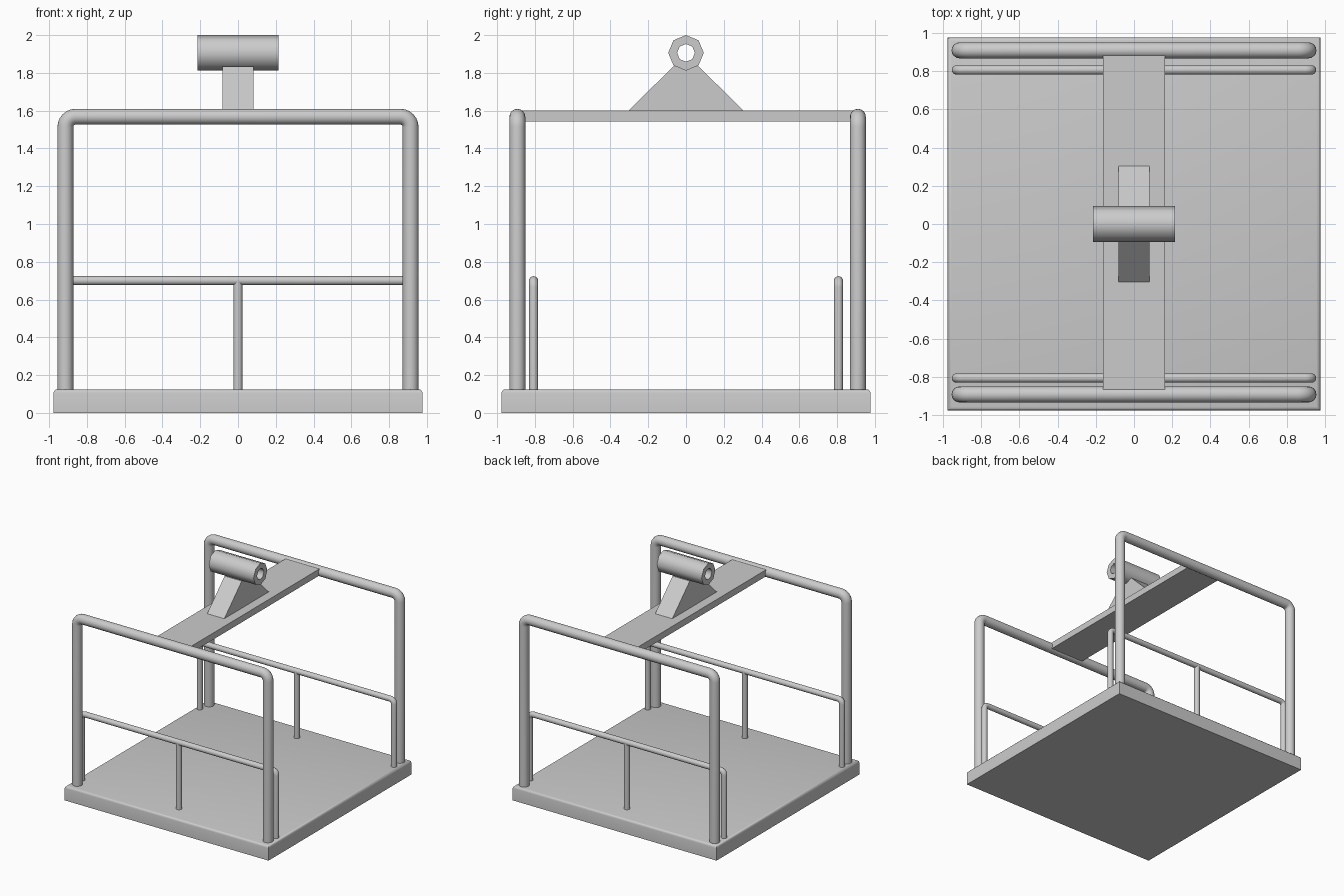
import bpy, bmesh
from math import sin, cos, pi, radians

if "Cube" in bpy.data.objects:
    bpy.data.objects.remove(bpy.data.objects["Cube"])


def add_mesh(name, bm, smooth=None):
    bmesh.ops.recalc_face_normals(bm, faces=bm.faces)
    me = bpy.data.meshes.new(name)
    bm.to_mesh(me)
    bm.free()
    ob = bpy.data.objects.new(name, me)
    bpy.context.collection.objects.link(ob)
    if smooth:
        bpy.ops.object.select_all(action='DESELECT')
        bpy.context.view_layer.objects.active = ob
        ob.select_set(True)
        bpy.ops.object.shade_smooth_by_angle(angle=radians(smooth))
    return ob


def box(name, x, y0, y1, z0, z1, bevel=0):
    bm = bmesh.new()
    bmesh.ops.create_cube(bm, size=1)
    for v in bm.verts:
        v.co = (v.co.x * 2 * x, y1 if v.co.y > 0 else y0, z1 if v.co.z > 0 else z0)
    if bevel:
        top = [e for e in bm.edges if all(v.co.z == max(z0, v.co.z) and v.co.z > z0 for v in e.verts)]
        bmesh.ops.bevel(bm, geom=top, offset=bevel, segments=3, profile=0.5, affect='EDGES')
    return add_mesh(name, bm, 35 if bevel else None)


def tube(name, pts, radius):
    cu = bpy.data.curves.new(name + "_path", 'CURVE')
    cu.dimensions = '3D'
    cu.bevel_depth = radius
    cu.bevel_resolution = 6
    cu.use_fill_caps = True
    sp = cu.splines.new('POLY')
    sp.points.add(len(pts) - 1)
    for p, co in zip(sp.points, pts):
        p.co = (*co, 1)
    ob = bpy.data.objects.new(name, cu)
    bpy.context.collection.objects.link(ob)
    bpy.ops.object.select_all(action='DESELECT')
    bpy.context.view_layer.objects.active = ob
    ob.select_set(True)
    bpy.ops.object.convert(target='MESH')
    bpy.ops.object.shade_smooth_by_angle(angle=radians(40))


def hoop(name, y, x, z, bend, radius):
    """Upside-down U of tube with rounded corners."""
    arc = [(x - bend + bend * cos(a), y, z - bend + bend * sin(a))
           for a in (i * pi / 12 for i in range(7))]
    right = [(x, y, 0.11)] + arc
    left = [(-px, py, pz) for px, py, pz in reversed(right)]
    tube(name, right + left, radius)


# Floor slab with softened upper rim
box("platform", 0.977, -0.977, 0.977, 0, 0.125, 0.02)

# Tall hoops, low side rails and their middle posts
for side, y_hoop, y_rail in (("front", -0.893, -0.807), ("back", 0.91, 0.807)):
    hoop(side + "_frame", y_hoop, 0.914, 1.568, 0.055, 0.042)
    hoop(side + "_rail", y_rail, 0.931, 0.7, 0.035, 0.024)
    tube(side + "_rail_post", [(0, y_rail, 0.11), (0, y_rail, 0.7)], 0.024)

# Flat beam joining the hoops
box("top_beam", 0.163, -0.893, 0.91, 1.543, 1.6)

# Sloped lug carrying the hanger
bm = bmesh.new()
face = bm.faces.new([bm.verts.new((-0.082, y, z)) for y, z in
                     ((-0.305, 1.59), (0.305, 1.59), (0.305, 1.6), (0.066, 1.835),
                      (-0.066, 1.835), (-0.305, 1.6))])
ext = bmesh.ops.extrude_face_region(bm, geom=[face])
for g in ext['geom']:
    if isinstance(g, bmesh.types.BMVert):
        g.co.x = 0.082
add_mesh("hanger_lug", bm)

# Eight-sided hollow hanger sleeve
bm = bmesh.new()
n = 8
rings = [[bm.verts.new((x, r * sin(2 * pi * i / n), 1.906 + r * cos(2 * pi * i / n)))
          for i in range(n)]
         for x, r in ((-0.215, 0.094), (0.215, 0.094), (0.215, 0.047), (-0.215, 0.047))]
for k in range(4):
    a, b = rings[k], rings[(k + 1) % 4]
    for i in range(n):
        j = (i + 1) % n
        bm.faces.new((a[i], a[j], b[j], b[i]))
add_mesh("hanger_sleeve", bm, 50)
